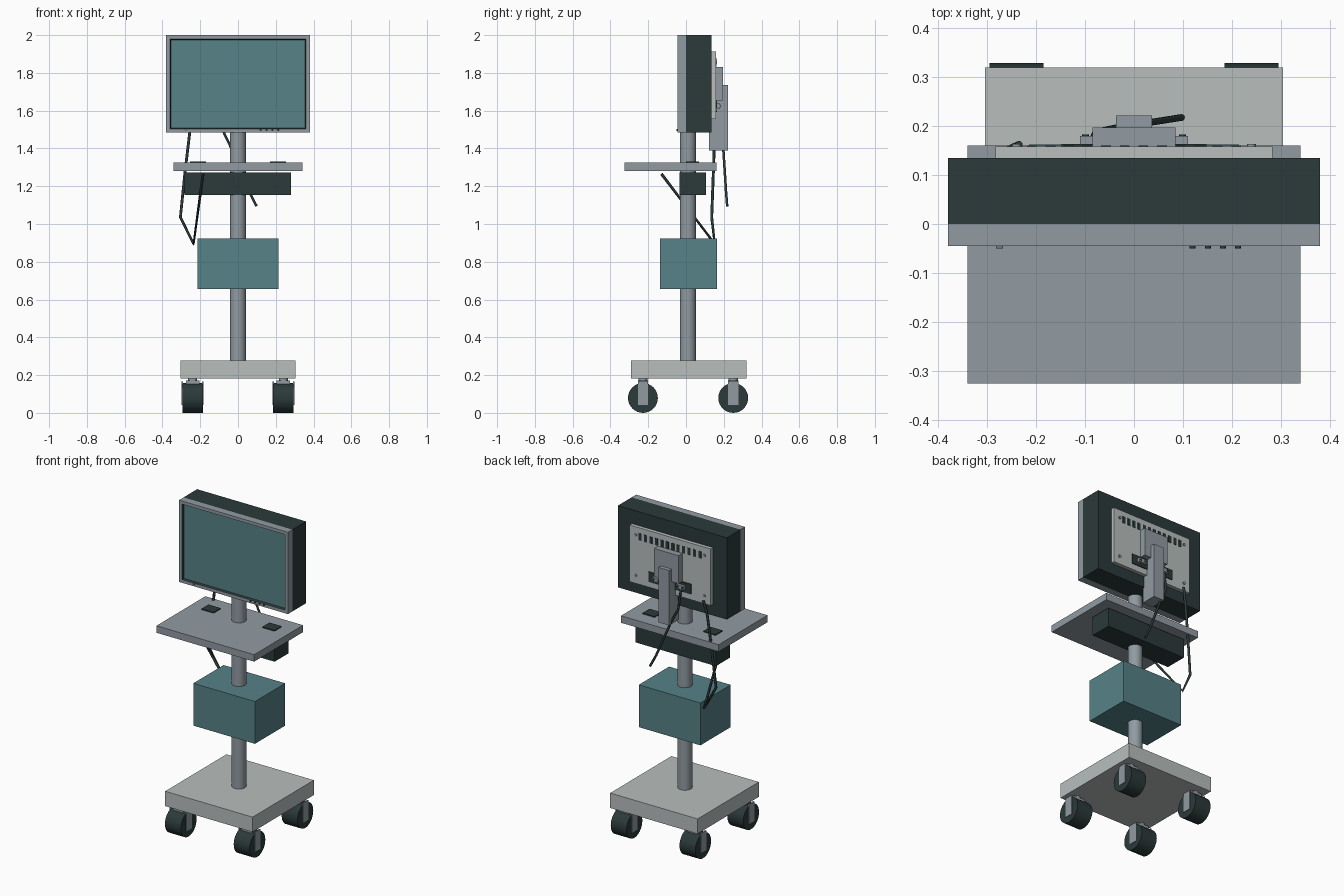
import bpy, bmesh, math
from mathutils import Vector

if "Cube" in bpy.data.objects:
    bpy.data.objects.remove(bpy.data.objects["Cube"])


def material(name, rgb):
    m = bpy.data.materials.new(name)
    m.diffuse_color = (*rgb, 1)
    m.use_nodes = True
    m.node_tree.nodes["Principled BSDF"].inputs["Base Color"].default_value = m.diffuse_color
    return m


GREY = material("mid grey", (0.283, 0.328, 0.361))
LIGHT = material("light grey", (0.479, 0.521, 0.515))
DARK = material("dark slate", (0.025, 0.042, 0.042))
TEAL = material("teal", (0.093, 0.223, 0.242))


def finish(name, bm, *mats):
    me = bpy.data.meshes.new(name)
    bm.to_mesh(me)
    bm.free()
    for m in mats:
        me.materials.append(m)
    ob = bpy.data.objects.new(name, me)
    bpy.context.collection.objects.link(ob)
    return ob


def box_bm(x, y, z):
    bm = bmesh.new()
    bmesh.ops.create_cube(bm, size=1)
    for v in bm.verts:
        v.co = [a[0] if c < 0 else a[1] for a, c in zip((x, y, z), v.co)]
    return bm


def box(name, mat, x, y, z):
    return finish(name, box_bm(x, y, z), mat)


def cylinder(name, mat, center, radius, depth, axis="Z", sides=32):
    bm = bmesh.new()
    bmesh.ops.create_cone(bm, cap_ends=True, segments=sides,
                          radius1=radius, radius2=radius, depth=depth)
    q = Vector((0, 0, 1)).rotation_difference(
        Vector([float(a == axis) for a in "XYZ"]))
    for v in bm.verts:
        v.co = q @ v.co + Vector(center)
    for f in bm.faces:
        f.smooth = len(f.verts) == 4
    for e in bm.edges:
        e.smooth = all(f.smooth for f in e.link_faces)
    return finish(name, bm, mat)


def cable(name, points, radius=0.008):
    cu = bpy.data.curves.new(name, "CURVE")
    cu.dimensions = "3D"
    cu.bevel_depth = radius
    cu.bevel_resolution = 2
    cu.use_fill_caps = True
    sp = cu.splines.new("POLY")
    sp.points.add(len(points) - 1)
    for p, co in zip(sp.points, points):
        p.co = (*co, 1)
    cu.materials.append(DARK)
    ob = bpy.data.objects.new(name, cu)
    bpy.context.collection.objects.link(ob)


# Rolling base and central post
box("base", LIGHT, (-0.305, 0.305), (-0.29, 0.32), (0.183, 0.277))
cylinder("post", GREY, (0, 0.01, 0.88), 0.042, 1.23)

# Casters: tyre, side plates of the fork, crown and stem
for sx in (-1, 1):
    for y in (-0.228, 0.25):
        x = sx * 0.24
        cylinder("wheel", DARK, (x, y, 0.079), 0.079, 0.11, "X")
        for side in (-1, 1):
            px = x + side * 0.054
            box("fork_plate", GREY, (px - 0.004, px + 0.004),
                (y - 0.027, y + 0.027), (0.042, 0.165))
        box("fork_crown", GREY, (x - 0.036, x + 0.036),
            (y - 0.027, y + 0.027), (0.15, 0.172))
        cylinder("caster_stem", GREY, (x, y, 0.177), 0.024, 0.024, sides=16)

# Equipment boxes and shelf
box("storage_box", TEAL, (-0.215, 0.215), (-0.138, 0.163), (0.657, 0.924))
box("under_shelf_unit", DARK, (-0.283, 0.28), (-0.035, 0.106), (1.153, 1.273))
box("shelf", GREY, (-0.341, 0.341), (-0.326, 0.161), (1.281, 1.325))
for sx in (-1, 1):
    box("shelf_pad", DARK, sorted((sx * 0.17, sx * 0.255)),
        (0.0, 0.07), (1.322, 1.331))

# Monitor: rear housing, and bezel with recessed screen
box("monitor_housing", DARK, (-0.38, 0.38), (0.0, 0.135), (1.484, 2.0))
bm = box_bm((-0.38, 0.38), (-0.045, 0.0), (1.484, 2.0))
bm.normal_update()
front = min(bm.faces, key=lambda f: f.calc_center_median().y)
bmesh.ops.inset_region(bm, faces=[front], thickness=0.028)
rim = bmesh.ops.inset_region(bm, faces=[front], thickness=0.007, depth=-0.012)
for f in rim["faces"]:
    f.material_index = 1
front.material_index = 2
finish("monitor_bezel", bm, GREY, DARK, TEAL)

# Front buttons and indicator
for i in range(4):
    cylinder("button", DARK, (0.12 + i * 0.031, -0.046, 1.498),
             0.006, 0.008, "Y", 12)
box("indicator", TEAL, (-0.282, -0.268), (-0.05, -0.044), (1.495, 1.501))

# Back plate with vent slots and corner screws
box("back_plate", LIGHT, (-0.283, 0.283), (0.13, 0.158), (1.555, 1.912))
for i in range(12):
    x = (i - 5.5) * 0.038
    box("vent_slot", DARK, (x - 0.01, x + 0.01), (0.156, 0.161), (1.835, 1.878))
for x in (-0.24, 0.24):
    for z in (1.605, 1.86):
        cylinder("screw", GREY, (x, 0.16, z), 0.009, 0.008, "Y", 12)

# Port strip with connectors
box("port_strip", DARK, (-0.148, 0.148), (0.156, 0.164), (1.592, 1.655))
for sx in (-1, 1):
    box("connector", GREY, sorted((sx * 0.055, sx * 0.11)),
        (0.16, 0.18), (1.612, 1.638))
    for x in (0.066, 0.099):
        cylinder("connector_pin", DARK, (sx * x, 0.18, 1.625),
                 0.007, 0.006, "Y", 12)

# Mounting bracket and arm
box("mount_block", GREY, (-0.085, 0.085), (0.156, 0.197), (1.655, 1.832))
box("mount_arm", GREY, (-0.037, 0.037), (0.122, 0.222), (1.388, 1.735))

# Hanging cables
cable("long_cable", [(-0.235, 0.162, 1.575), (-0.256, 0.152, 1.48),
                     (-0.28, 0.145, 1.28), (-0.305, 0.136, 1.035),
                     (-0.235, 0.152, 0.895), (-0.185, -0.13, 1.265)])
cable("short_cable", [(-0.085, 0.172, 1.61), (-0.078, 0.188, 1.49),
                      (-0.03, 0.198, 1.39), (0.06, 0.212, 1.17),
                      (0.098, 0.218, 1.095)], 0.007)
